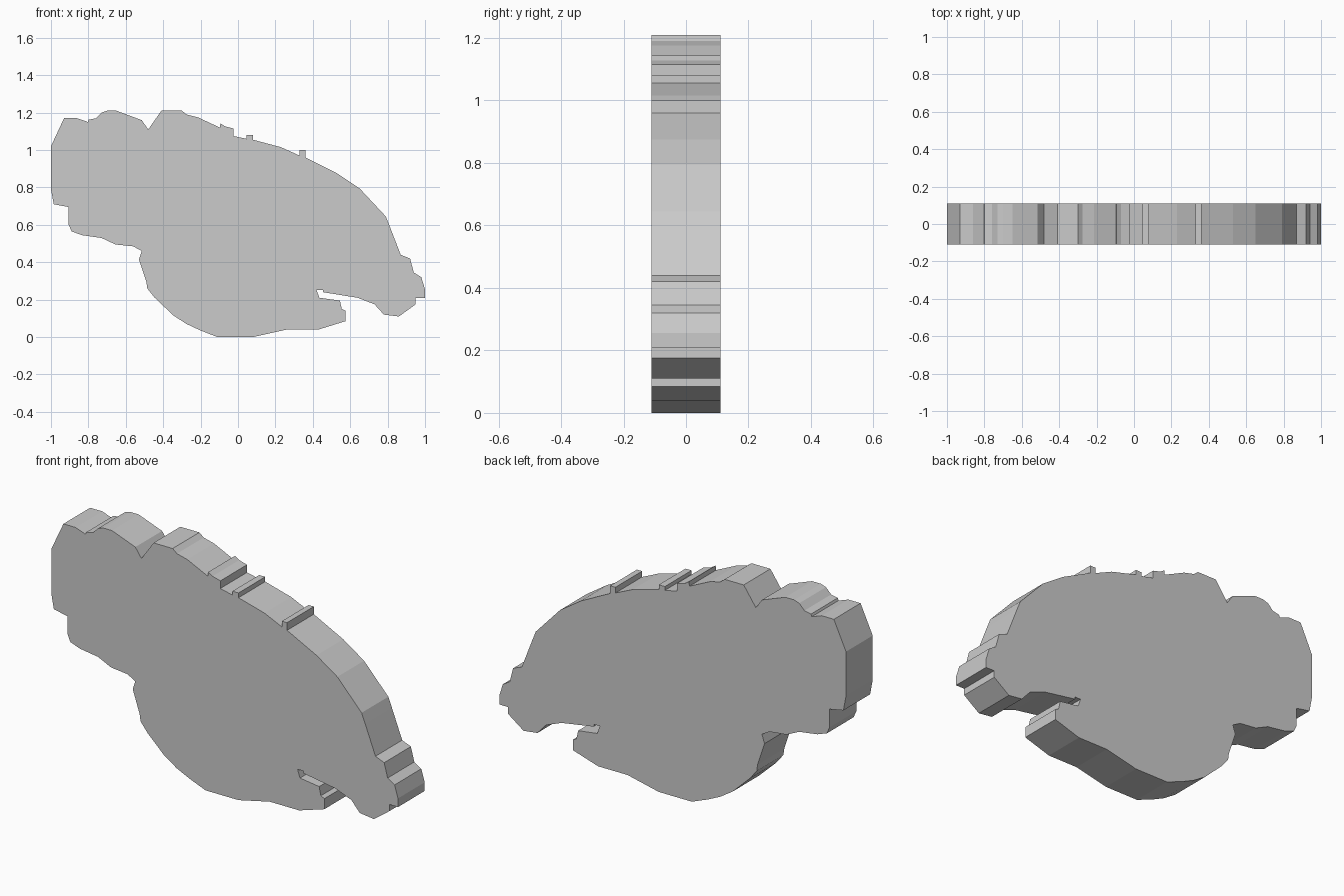
import bpy, bmesh

HALF_DEPTH = 0.11

# Silhouette in x, z, clockwise, one stretch of the outline at a time
top_left = [(-1, .79), (-1, 1.02), (-.93, 1.17), (-.86, 1.17), (-.803, 1.15), (-.798, 1.162),
            (-.76, 1.17), (-.73, 1.2), (-.70, 1.21), (-.65, 1.21), (-.515, 1.16), (-.48, 1.11)]
top_ridge = [(-.41, 1.21), (-.30, 1.21), (-.275, 1.19), (-.215, 1.175), (-.097, 1.12),
             (-.094, 1.143), (-.07, 1.127), (-.025, 1.115), (-.025, 1.075)]
right_slope = [(.23, 1.015), (.53, .875), (.65, .795), (.79, .645), (.81, .595), (.87, .44),
               (.92, .42), (.94, .345), (.98, .32), (1, .255), (1, .21), (.95, .21), (.95, .175)]
right_notch = [(.86, .11), (.78, .12), (.73, .175), (.64, .21), (.455, .24), (.455, .252),
               (.42, .252), (.435, .21), (.545, .195), (.555, .15), (.575, .14), (.575, .085)]
belly = [(.43, .04), (.26, .04), (.08, 0), (-.11, 0), (-.20, .035), (-.275, .07),
         (-.345, .115), (-.445, .21), (-.485, .26), (-.49, .295), (-.53, .415), (-.515, .46)]
left_lobe = [(-.56, .485), (-.655, .495), (-.73, .53), (-.835, .545), (-.89, .565),
             (-.905, .6), (-.905, .695), (-.985, .71)]


def nub(x0, x1, z0, z1, top):
    """Small square bump rising from the slope."""
    return [(x0, z0), (x0, top), (x1, top), (x1, z1)]


outline = (top_left + top_ridge + nub(.045, .08, 1.06, 1.055, 1.08) + right_slope[:1]
           + nub(.33, .36, .97, .96, 1.0) + right_slope[1:] + right_notch + belly + left_lobe)

# Solid slab: front face extruded straight back
bm = bmesh.new()
front = bm.faces.new([bm.verts.new((x, -HALF_DEPTH, z)) for x, z in outline])
back = bmesh.ops.extrude_face_region(bm, geom=[front], use_keep_orig=True)
bmesh.ops.translate(bm, vec=(0, 2 * HALF_DEPTH, 0),
                    verts=[v for v in back["geom"] if isinstance(v, bmesh.types.BMVert)])
bmesh.ops.recalc_face_normals(bm, faces=bm.faces)

mesh = bpy.data.meshes.new("silhouette_slab")
bm.to_mesh(mesh)
bm.free()
slab = bpy.data.objects.new("silhouette_slab", mesh)
bpy.context.collection.objects.link(slab)
